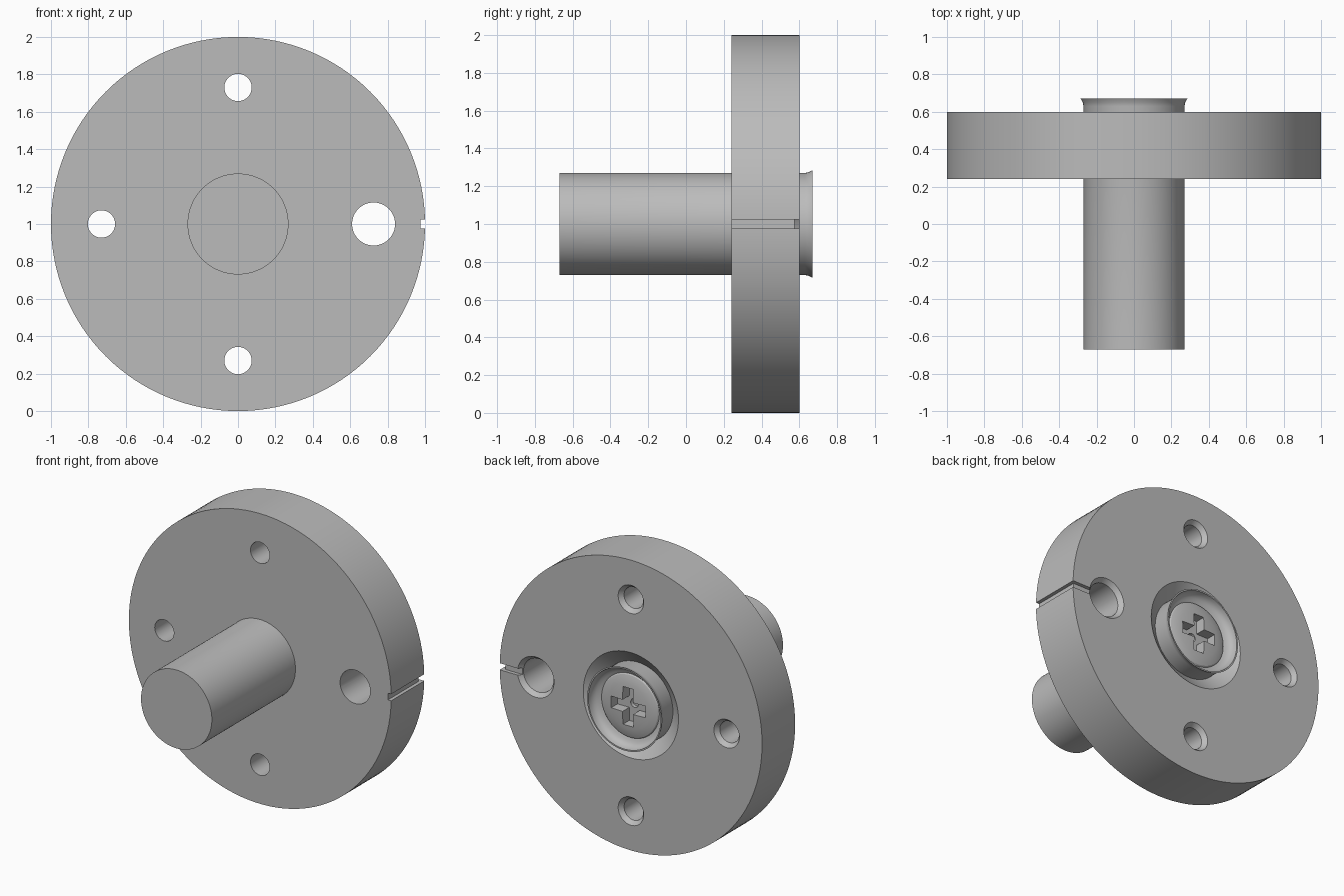
import bpy, bmesh, math
from mathutils import Vector

cube = bpy.data.objects.get("Cube")
if cube:
    bpy.data.objects.remove(cube, do_unlink=True)

steel = bpy.data.materials.new("grey steel")
steel.use_nodes = True
steel.diffuse_color = (0.5, 0.5, 0.5, 1)
steel.node_tree.nodes["Principled BSDF"].inputs["Base Color"].default_value = (0.5, 0.5, 0.5, 1)


def add_mesh(name, bm):
    bmesh.ops.recalc_face_normals(bm, faces=bm.faces)
    mesh = bpy.data.meshes.new(name)
    bm.to_mesh(mesh)
    bm.free()
    mesh.materials.append(steel)
    obj = bpy.data.objects.new(name, mesh)
    bpy.context.collection.objects.link(obj)
    return obj


def lathe(name, profile, x=0, z=1, segments=96):
    """Spin (radius, y) points around an axis along y; both ends lie on the axis."""
    bm = bmesh.new()
    verts = [bm.verts.new((r, y, 0)) for r, y in profile]
    edges = [bm.edges.new(pair) for pair in zip(verts, verts[1:])]
    bmesh.ops.spin(bm, geom=verts + edges, cent=(0, 0, 0), axis=(0, 1, 0),
                   angle=math.tau, steps=segments, use_duplicate=False)
    bmesh.ops.remove_doubles(bm, verts=bm.verts, dist=1e-5)
    bmesh.ops.translate(bm, verts=bm.verts, vec=(x, 0, z))
    return add_mesh(name, bm)


def box(name, low, high):
    bm = bmesh.new()
    bmesh.ops.create_cube(bm, size=1)
    low, high = Vector(low), Vector(high)
    bmesh.ops.scale(bm, verts=bm.verts, vec=high - low)
    bmesh.ops.translate(bm, verts=bm.verts, vec=(low + high) / 2)
    return add_mesh(name, bm)


def activate(obj):
    bpy.ops.object.select_all(action='DESELECT')
    obj.select_set(True)
    bpy.context.view_layer.objects.active = obj


def cut(obj, cutters):
    for cutter in cutters:
        activate(obj)
        cutter.hide_render = True
        mod = obj.modifiers.new("cut", 'BOOLEAN')
        mod.operation, mod.solver, mod.object = 'DIFFERENCE', 'EXACT', cutter
        bpy.ops.object.modifier_apply(modifier=mod.name)
        bpy.data.objects.remove(cutter, do_unlink=True)


# Flange disc with a conical groove around the shaft on the back
FRONT, BACK = 0.24, 0.60
flange = lathe("flange", [(0, FRONT), (1, FRONT), (1, BACK), (0.363, BACK),
                          (0.26, 0.52), (0, 0.52)], segments=128)

# Bolt holes, chamfered at the back; the left one is larger
cutters = []
for x, z, r in ((0, 1.73, 0.073), (0, 0.27, 0.073), (-0.73, 1, 0.073), (0.725, 1, 0.115)):
    cutters.append(lathe("hole_cutter", [(0, 0.1), (r, 0.1), (r, BACK - 0.03),
                                         (r + 0.024, BACK), (r + 0.024, 0.7), (0, 0.7)],
                         x, z, 48))

# Notch across the rim, and a shallow leak slot from the large hole to the rim
cutters.append(box("notch_cutter", (0.975, 0.1, 0.977), (1.1, 0.7, 1.023)))
cutters.append(box("slot_cutter", (0.75, 0.575, 0.977), (1.1, 0.7, 1.023)))
cut(flange, cutters)

# Shaft with a flared rear lip, a concave dish and a low domed centre
lip = [(0.27, 0.63), (0.274, 0.65), (0.285, 0.67)]
dish = [(0.225 + 0.05 * math.sin(a), 0.67 - 0.06 * math.cos(a))
        for a in (math.radians(d) for d in (90, 70, 50, 30, 10))]
dome = [(0.22 * math.cos(a), 0.605 + 0.03 * math.sin(a))
        for a in (math.radians(d) for d in (0, 15, 30, 45, 60, 75))]
shaft = lathe("shaft", [(0, -0.67), (0.27, -0.67)] + lip + dish + dome + [(0, 0.635)])

# Cross-shaped driver recess with a small centre hole
cut(shaft, [box("cross_cutter_x", (-0.13, 0.56, 0.96), (0.13, 0.8, 1.04)),
            box("cross_cutter_z", (-0.04, 0.56, 0.87), (0.04, 0.8, 1.13)),
            lathe("centre_cutter", [(0, 0.535), (0.03, 0.535), (0.03, 0.8), (0, 0.8)],
                  segments=24)])

for obj in (flange, shaft):
    activate(obj)
    bpy.ops.object.shade_smooth_by_angle(angle=math.radians(25))
